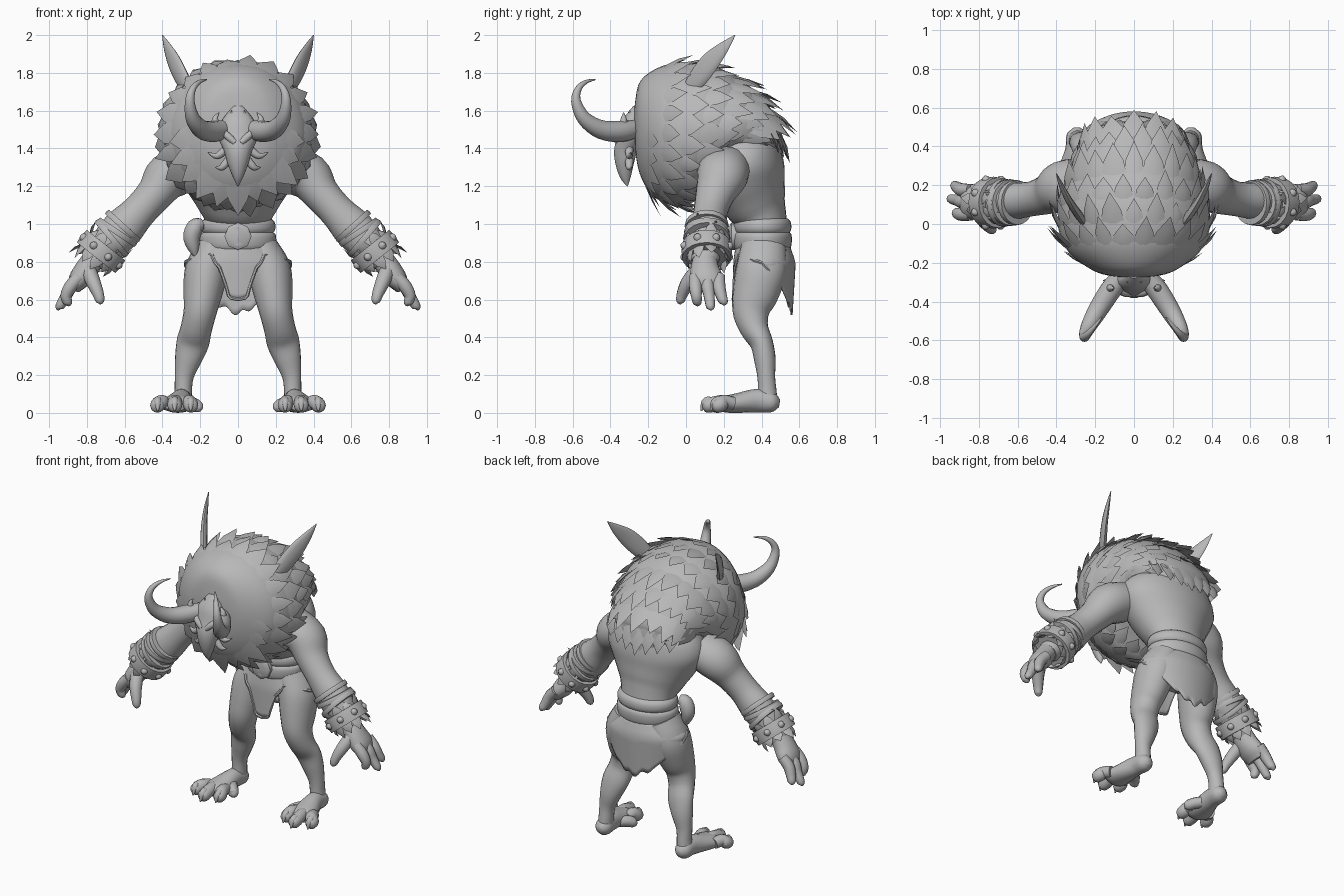
import bpy, bmesh, math, random
from mathutils import Vector as V

if "Cube" in bpy.data.objects:
    bpy.data.objects.remove(bpy.data.objects["Cube"])

random.seed(4)
X, Y, Z = V((1, 0, 0)), V((0, 1, 0)), V((0, 0, 1))
grey = bpy.data.materials.new("plain grey")
grey.diffuse_color = (0.48, 0.48, 0.48, 1)
grey.use_nodes = True
grey.node_tree.nodes["Principled BSDF"].inputs["Base Color"].default_value = grey.diffuse_color


def make(name, verts, faces, mirror=False, angle=50):
    me = bpy.data.meshes.new(name)
    me.from_pydata([tuple(v) for v in verts], [], faces)
    bm = bmesh.new()
    bm.from_mesh(me)
    bmesh.ops.recalc_face_normals(bm, faces=bm.faces)
    bm.to_mesh(me)
    bm.free()
    for p in me.polygons:
        p.use_smooth = True
    me.set_sharp_from_angle(angle=math.radians(angle))
    me.materials.append(grey)
    ob = bpy.data.objects.new(name, me)
    bpy.context.collection.objects.link(ob)
    if mirror:
        ob.modifiers.new("mirror", 'MIRROR').use_mirror_merge = False
    return ob


def spline(rows, k):
    """Catmull-Rom resampling of rows of numbers."""
    out = []
    for i in range(len(rows) - 1):
        a, b, c, d = rows[max(i - 1, 0)], rows[i], rows[i + 1], rows[min(i + 2, len(rows) - 1)]
        for j in range(k):
            t = j / k
            out.append([0.5 * (2 * q + (r - p) * t + (2 * p - 5 * q + 4 * r - s) * t * t
                        + (3 * q - p - 3 * r + s) * t ** 3) for p, q, r, s in zip(a, b, c, d)])
    return out + [list(rows[-1])]


def tube(name, pts, ref=Y, n=16, k=4, mirror=False):
    """Round limb through (x, y, z, radius[, radius along ref])."""
    pts = [tuple(p) if len(p) == 5 else tuple(p) + (p[3],) for p in pts]
    rows = spline(pts, k) if k > 1 else pts
    verts, faces = [], []
    for i, r in enumerate(rows):
        t = (V(rows[min(i + 1, len(rows) - 1)][:3]) - V(rows[max(i - 1, 0)][:3])).normalized()
        b = (ref - t * ref.dot(t)).normalized()
        a = b.cross(t)
        for j in range(n):
            w = math.tau * j / n
            verts.append(V(r[:3]) + a * math.cos(w) * max(r[3], .002) + b * math.sin(w) * max(r[4], .002))
    for i in range(len(rows) - 1):
        for j in range(n):
            j2 = (j + 1) % n
            faces.append((i * n + j, i * n + j2, i * n + n + j2, i * n + n + j))
    faces += [tuple(range(n)), tuple(range(len(verts) - n, len(verts)))]
    return make(name, verts, faces, mirror)


def tufts(name, items, mirror=False):
    """Pointed fur locks from (base, tip, half-width vector, thickness vector)."""
    verts, faces = [], []
    for base, tip, side, up in items:
        o = len(verts)
        mid = base.lerp(tip, .45) + up * .4
        verts += [base - side, base + up, base + side, base - up,
                  mid - side * .8, mid + up, mid + side * .8, mid - up * .6, tip]
        for j in range(4):
            j2 = (j + 1) % 4
            faces += [(o + j, o + j2, o + 4 + j2, o + 4 + j), (o + 4 + j, o + 4 + j2, o + 8)]
    return make(name, verts, faces, mirror, 40)


# Torso and pelvis
tube("torso", [(0, .41, .72, .1, .08), (0, .41, .82, .2, .14), (0, .405, 1.0, .175, .13),
               (0, .37, 1.1, .22, .165), (0, .335, 1.2, .285, .195), (0, .31, 1.3, .33, .21),
               (0, .28, 1.4, .3, .2), (0, .25, 1.5, .18, .1)], n=28)

# Mane: rings given as top y, top z, bottom y, bottom z, half width
RINGS = [(-.28, 1.51, -.27, 1.49, .01), (-.27, 1.64, -.265, 1.36, .12), (-.24, 1.76, -.235, 1.24, .215),
         (-.13, 1.835, -.165, 1.14, .335), (.0, 1.855, -.05, 1.095, .39), (.15, 1.835, .03, 1.115, .385),
         (.295, 1.76, .09, 1.22, .355), (.41, 1.66, .16, 1.32, .31), (.5, 1.52, .32, 1.37, .25),
         (.48, 1.42, .44, 1.39, .11)]
FINE = spline(RINGS, 10)


def mane_point(u, a):
    f = min(max(u * 10, 0), len(FINE) - 1.001)
    i = int(f)
    ty, tz, by, bz, w = [p + (q - p) * (f - i) for p, q in zip(FINE[i], FINE[i + 1])]
    c = V((0, (ty + by) / 2, (tz + bz) / 2))
    return c + (V((0, ty, tz)) - c) * math.cos(a) + X * w * math.sin(a), c


N, R = 40, 37
verts = [mane_point(i / 4, math.tau * j / N)[0] for i in range(R) for j in range(N)]
faces = [(i * N + j, i * N + (j + 1) % N, i * N + N + (j + 1) % N, i * N + N + j)
         for i in range(R - 1) for j in range(N)]
make("mane_ball", verts, faces + [tuple(range(N)), tuple(range(N * (R - 1), N * R))])

locks = []
for row in range(8):
    u = 2.35 + row * .84
    count = 22 if u < 7 else 16
    for j in range(count):
        a = math.tau * (j + .5 * (row % 2)) / count
        if u < 2.9 and math.cos(a) > -.1:      # brow side stays smooth
            continue
        p, c = mane_point(u, a)
        out = (p - c).normalized()
        flow = (mane_point(u + .3, a)[0] - mane_point(u - .3, a)[0]).normalized()
        side = (mane_point(u, a + .05)[0] - mane_point(u, a - .05)[0]).normalized()
        crest = max(0, math.cos(a)) * (u > 5)
        length = random.uniform(.11, .16) + .04 * crest
        lift = random.uniform(-.005, .03) + .025 * crest
        locks.append((p - out * .01, p + flow * length + out * lift,
                      side * random.uniform(.05, .07), out * .012))
tufts("mane_locks", locks)

# Long locks closing the mane in a point between the shoulders
back = []
for j in range(-3, 4):
    x = j * .07
    y = .5 - .9 * x * x
    drop = .16 - abs(x) * .25
    back.append((V((x, y - .01, 1.48)), V((x * 1.05, y + .05 - abs(x) * .1, 1.48 - drop)),
                 X * .055, Y * .014))
tufts("mane_back_locks", back)

# Ears
tube("ears", [(.25, .0, 1.69, .035, .02), (.295, .06, 1.77, .055, .022), (.34, .13, 1.86, .054, .018),
              (.375, .2, 1.935, .032, .012), (.4, .26, 2.0, .002)], ref=V((.85, -.52, 0)), n=12, mirror=True)

# Horns
tube("horns", [(.05, -.25, 1.51, .045), (.12, -.34, 1.49, .056), (.19, -.45, 1.5, .05),
               (.24, -.54, 1.56, .038), (.255, -.582, 1.65, .026), (.24, -.57, 1.715, .018),
               (.205, -.53, 1.752, .011), (.165, -.48, 1.765, .003)], ref=X, n=14, mirror=True)

# Mask-like face with beak, brows, cheek barbs and small crest points
tube("face", [(0, -.26, 1.62, .03, .02), (0, -.285, 1.54, .09, .05), (0, -.3, 1.46, .105, .06),
              (0, -.32, 1.39, .075, .062), (0, -.325, 1.32, .055, .05), (0, -.32, 1.25, .028, .03),
              (0, -.31, 1.2, .003)], n=14)
tube("brows", [(.015, -.36, 1.43, .018), (.06, -.35, 1.47, .02), (.11, -.31, 1.52, .012)],
     ref=Z, n=8, mirror=True)
for i, (bx, bz, tx, tz) in enumerate([(.06, 1.4, .16, 1.38), (.05, 1.34, .12, 1.3)]):
    tube(f"cheek_barb_{i}", [(bx, -.3, bz, .022), ((bx + tx) / 2, -.3, bz - .04, .018),
                             (tx, -.29, tz, .002)], n=8, mirror=True)
tube("crest_points", [(.03, -.28, 1.53, .025), (.035, -.29, 1.56, .018), (.035, -.3, 1.6, .002)],
     n=8, mirror=True)
tube("horn_nubs", [(.12, -.33, 1.52, .025), (.12, -.33, 1.56, .015), (.1, -.33, 1.59, .002)],
     n=8, mirror=True)

# Arms
tube("arms", [(.26, .2, 1.3, .12, .14), (.37, .19, 1.25, .125, .135), (.44, .155, 1.16, .098, .105),
              (.525, .13, 1.065, .093, .09), (.61, .12, .975, .108, .095), (.69, .11, .89, .095, .09),
              (.77, .1, .8, .06, .07)], n=20, mirror=True)

# Bracers: studded cuff, straps, fur trim
axis = V((.62, 0, -.78))
across = axis.cross(Y)
CUFF = V((.725, .11, .855))


def band(name, c, d, length, r):
    prof = [(-.5, r * .88), (-.5, r), (0, r * 1.03), (.5, r), (.5, r * .88)]
    rows = [(*(c + d * length * (s + i * .001)), q) for i, (s, q) in enumerate(prof)]
    tube(name, rows, n=20, k=1, mirror=True)


band("cuffs", CUFF, axis, .085, .13)
for i, (s, tilt) in enumerate([(-.09, .25), (-.13, -.15), (-.17, .1)]):
    band(f"strap_{i}", CUFF + axis * s - X * .005 * i, (axis + Z * tilt).normalized(), .03, .122 - .004 * i)
trim = []
for end, count in ((-1, 9), (1, 10)):
    for j in range(count):
        w = math.tau * (j + .3) / count
        o = across * math.cos(w) + Y * math.sin(w)
        s = axis.cross(o)
        base = CUFF + axis * end * .035 + o * .1
        tip = base + axis * end * random.uniform(.04, .08) + o * random.uniform(-.01, .035)
        trim.append((base, tip, s * .035, o * .01))
tufts("bracer_fur", trim, True)
tufts("strap_tails", [(V((.64, .08, 1.0)), V((.71, .06, 1.06)), Y * .025, across * .008),
                      (V((.68, .14, .97)), V((.77, .16, 1.02)), Y * .025, across * .008)], True)
for j in range(8):
    w = math.tau * j / 8 + .4
    o = across * math.cos(w) + Y * math.sin(w)
    c = CUFF + o * .13
    tube(f"stud_{j}", [(*c, .022), (*(c + o * .012), .017), (*(c + o * .019), .004)],
         ref=axis, n=8, k=1, mirror=True)

# Hands
tube("palms", [(.77, .1, .81, .058, .065), (.805, .1, .755, .062, .078), (.845, .11, .7, .055, .088),
               (.87, .115, .655, .033, .07)], n=14, mirror=True)
for i, (by, ty, tx, tz) in enumerate([(.05, .06, .9, .565), (.115, .13, .945, .545), (.175, .2, .925, .57)]):
    tube(f"finger_{i}", [(.84, by, .72, .034), (.885, by, .67, .035), (.91, (by + ty) / 2, .62, .03),
                         (tx, ty, tz + .015, .023), (tx, ty, tz, .005)], n=10, mirror=True)
tube("thumbs", [(.79, .06, .75, .042), (.765, .01, .69, .038), (.74, -.02, .63, .03),
                (.73, -.03, .59, .022), (.73, -.03, .575, .004)], n=10, mirror=True)

# Legs
tube("legs", [(.12, .41, .88, .09, .12), (.165, .4, .76, .114, .135), (.185, .37, .64, .104, .123),
              (.2, .345, .54, .088, .1), (.22, .36, .45, .083, .077), (.24, .4, .37, .086, .061),
              (.265, .418, .28, .07, .057), (.285, .425, .19, .05, .047), (.29, .43, .11, .046, .05),
              (.295, .43, .05, .05, .055)], n=20, mirror=True)

# Feet with clawed toes
tube("feet", [(.295, .495, .05, .02), (.295, .46, .055, .052), (.3, .38, .065, .055, .062),
              (.315, .28, .053, .075, .053), (.325, .21, .045, .085, .044), (.33, .18, .04, .06, .03)],
     ref=Z, n=16, mirror=True)
for i, (bx, tx, ty) in enumerate([(.265, .25, .14), (.33, .335, .1), (.385, .425, .15)]):
    tube(f"toe_{i}", [(bx, .25, .05, .035), ((bx + tx) / 2, .2, .058, .038), (tx, ty + .03, .042, .04),
                      (tx, ty, .033, .032), (tx, ty - .012, .03, .012)], ref=Z, n=12, mirror=True)
    tube(f"claw_{i}", [(tx, ty + .03, .07, .02), (tx, ty, .055, .02), (tx, ty - .02, .01, .004)],
         ref=X, n=8, mirror=True)
tube("inner_toes", [(.27, .32, .05, .035), (.235, .28, .045, .035), (.21, .25, .032, .03),
                    (.205, .235, .03, .008)], ref=Z, n=10, mirror=True)

# Belt of two rolls, buckle
rolls = [(.86, .9), (.87, .99), (.91, 1.04), (.945, 1.02), (.955, .96), (.965, 1.0),
         (.99, 1.02), (1.015, .98), (1.03, .88)]
tube("belt", [(0, .405, z, .195 * s, .15 * s) for z, s in rolls], n=32, k=2)
tube("buckle", [(0, .275, .935, .072), (0, .24, .935, .072), (0, .23, .935, .055), (0, .235, .935, .045)],
     ref=Z, n=8, k=1)

# Hip pouch
tube("pouch", [(-.19, .34, 1.0, .03), (-.225, .33, .985, .045), (-.245, .33, .93, .045),
               (-.235, .33, .87, .03), (-.22, .33, .82, .004)], n=12)

# Loincloth: hem height depends on the angle from the front
HEM = [(0, .6), (.17, .61), (.24, .68), (.36, .77), (.6, .84), (1.57, .795), (2.1, .69), (2.6, .58), (3.15, .52)]


def hem(f):
    for (a, p), (b, q) in zip(HEM, HEM[1:]):
        if f <= b:
            return p + (q - p) * (f - a) / (b - a)
    return HEM[-1][1]


def cloth(phi, t):
    f = abs(phi)
    bottom = hem(f) + (.012 * math.sin(phi * 17) if f > 2.6 else 0)
    z = .9 + (bottom - .9) * t
    flare = min((.9 - z) / .1, 1)
    pull = max(0, .78 - z) if f > 1 else 0     # the back panel narrows towards its tip
    depth = .14 + (.015 if f < 1.57 else .035) * flare
    return V(((.19 + .088 * flare - pull * .2) * math.sin(phi),
              .405 - (depth - pull * .06) * math.cos(phi), z))


M, T = 128, 10
grid = [cloth(-math.pi + math.tau * j / M, i / T) for i in range(T + 1) for j in range(M)]
skirt = make("loincloth", grid, [(i * M + j, i * M + (j + 1) % M, i * M + M + (j + 1) % M, i * M + M + j)
                                 for i in range(T) for j in range(M)])
skirt.modifiers.new("thickness", 'SOLIDIFY').thickness = .01
tube("loincloth_trim", [(*cloth(-1.8 + 3.6 * j / 80, 1), .009) for j in range(81)], ref=V((.05, .3, 1)), n=6, k=1)
